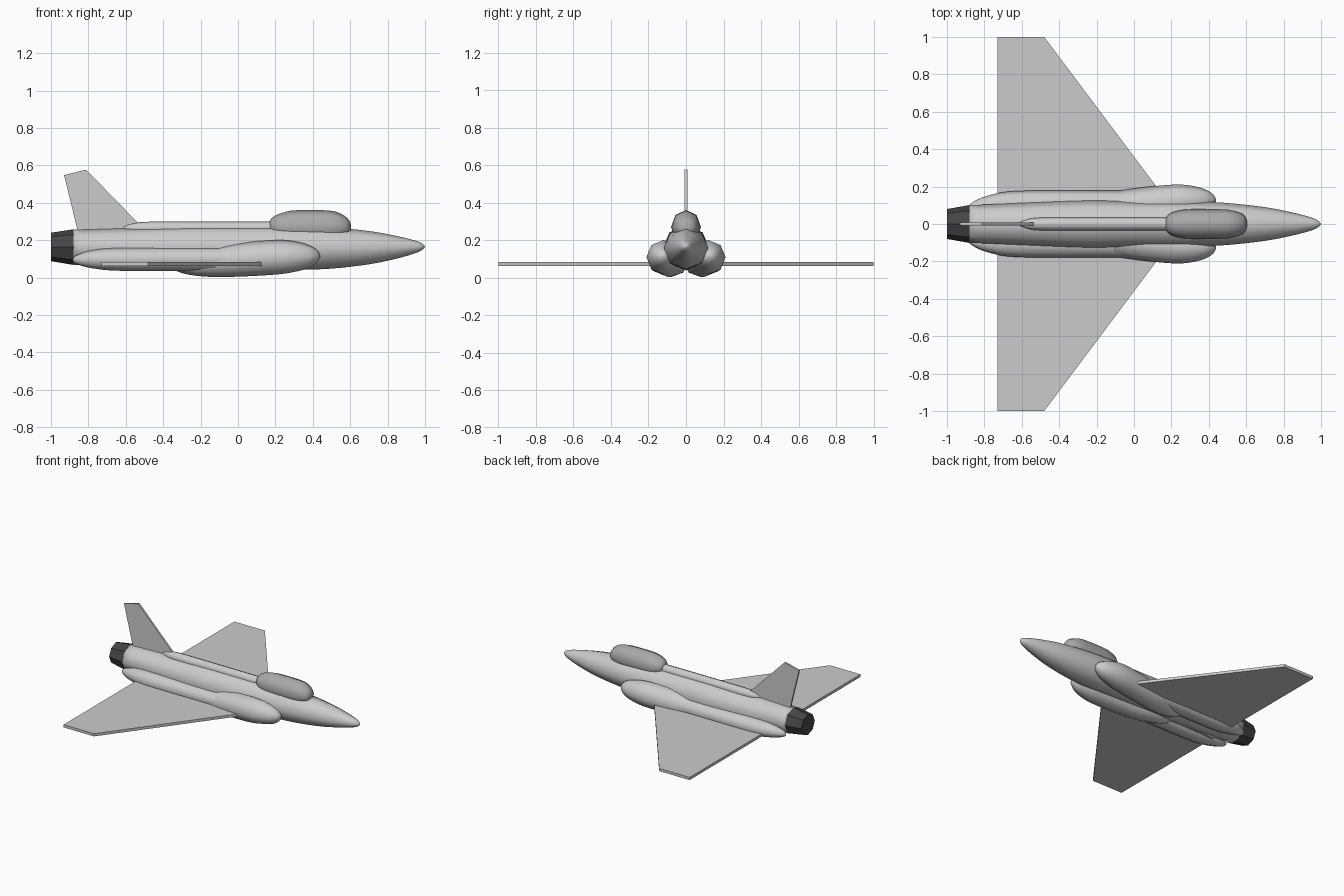
import bpy, bmesh, math


def material(name, v):
    m = bpy.data.materials.new(name)
    m.diffuse_color = (v, v, v, 1)
    return m


def finish(name, bm, smooth, mat=None):
    bmesh.ops.remove_doubles(bm, verts=bm.verts, dist=0.0002)
    bmesh.ops.recalc_face_normals(bm, faces=bm.faces)
    for f in bm.faces:
        f.smooth = smooth
    me = bpy.data.meshes.new(name)
    bm.to_mesh(me)
    bm.free()
    ob = bpy.data.objects.new(name, me)
    bpy.context.collection.objects.link(ob)
    if mat:
        me.materials.append(mat)
    return ob


def resample(st, n):
    # Catmull-Rom through the stations
    if n == 1:
        return st
    p = [st[0]] + st + [st[-1]]
    out = []
    for i in range(1, len(p) - 2):
        for k in range(n):
            t = k / n
            out.append([0.5 * (2 * b + (c - a) * t + (2 * a - 5 * b + 4 * c - d) * t ** 2
                               + (3 * b - a - 3 * c + d) * t ** 3)
                        for a, b, c, d in zip(*p[i - 1:i + 3])])
    return out + [st[-1]]


def loft(name, stations, n=4, smooth=True, mat=None, sides=8):
    # stations: x, centre y, centre z, half width, half height
    bm = bmesh.new()
    rings = []
    for x, y, z, ry, rz in resample(stations, n):
        rings.append([bm.verts.new((x, y + max(ry, 0) * math.cos(2 * math.pi * k / sides),
                                    z + max(rz, 0) * math.sin(2 * math.pi * k / sides)))
                      for k in range(sides)])
    for a, b in zip(rings, rings[1:]):
        for k in range(sides):
            j = (k + 1) % sides
            bm.faces.new((a[k], a[j], b[j], b[k]))
    for i, ring in ((0, rings[0]), (-1, rings[-1])):
        if stations[i][3] > 0.001:
            bm.faces.new(ring)
    return finish(name, bm, smooth, mat)


def plate(name, outline, offset):
    bm = bmesh.new()
    f = bm.faces.new([bm.verts.new(p) for p in outline])
    ext = bmesh.ops.extrude_face_region(bm, geom=[f])["geom"]
    bmesh.ops.translate(bm, vec=offset, verts=[v for v in ext if isinstance(v, bmesh.types.BMVert)])
    return finish(name, bm, False)


dark = material("dark_metal", 0.06)
glass = material("canopy_grey", 0.4)

# Fuselage
loft("fuselage", [(-0.88, 0, .163, .100, .094), (-0.6, 0, .159, .112, .107),
                  (-0.25, 0, .158, .125, .118), (0, 0, .158, .121, .119),
                  (0.3, 0, .158, .121, .117), (0.5, 0, .158, .112, .110),
                  (0.7, 0, .160, .090, .089), (0.85, 0, .162, .061, .060),
                  (0.95, 0, .164, .034, .033), (0.985, 0, .165, .017, .017),
                  (1.0, 0, .165, 0, 0)])

# Exhaust nozzle
loft("nozzle", [(-1.0, 0, .164, .080, .076), (-0.88, 0, .163, .101, .095)], 1, False, dark)

# Dorsal spine
loft("spine", [(-0.62, 0, .268, 0, 0), (-0.59, 0, .265, .018, .018), (-0.5, 0, .262, .034, .036),
               (-0.2, 0, .262, .035, .037), (0.25, 0, .262, .035, .037)])

# Canopy
loft("canopy", [(0.168, 0, .278, 0, 0), (0.173, 0, .274, .035, .035), (0.2, 0, .272, .060, .060),
                (0.25, 0, .27, .074, .080), (0.31, 0, .27, .079, .090), (0.46, 0, .27, .079, .090),
                (0.53, 0, .27, .072, .080), (0.58, 0, .268, .054, .054),
                (0.6, 0, .266, .028, .028), (0.605, 0, .266, 0, 0)], mat=glass)

for side, s in (("left", 1), ("right", -1)):
    # Intake pod, angled down and inward toward the rear
    loft(side + "_intake_pod",
         [(-0.36, s * .055, .065, 0, 0), (-0.33, s * .057, .068, .032, .032),
          (-0.26, s * .062, .074, .062, .059), (-0.15, s * .077, .083, .087, .079),
          (0, s * .098, .095, .092, .090), (0.2, s * .118, .108, .092, .092),
          (0.3, s * .124, .112, .082, .082), (0.38, s * .126, .113, .059, .060),
          (0.425, s * .126, .114, .030, .030), (0.44, s * .126, .114, 0, 0)])
    # Rear engine fairing
    loft(side + "_rear_fairing",
         [(-0.885, s * .09, .095, 0, 0), (-0.865, s * .095, .096, .020, .022),
          (-0.78, s * .102, .098, .050, .048), (-0.62, s * .105, .098, .072, .062),
          (-0.2, s * .105, .098, .073, .063), (0.1, s * .105, .098, .073, .063)])
    # Wing
    plate(side + "_wing", [(-0.73, s, .063), (-0.48, s, .063), (0.14, s * .173, .063),
                           (0.14, s * .04, .063), (-0.73, s * .04, .063)], (0, 0, .02))

# Tail fin
plate("tail_fin", [(-0.93, -.007, .548), (-0.812, -.007, .577), (-0.53, -.007, .288),
                   (-0.53, -.007, .22), (-0.85, -.007, .22)], (0, .014, 0))
